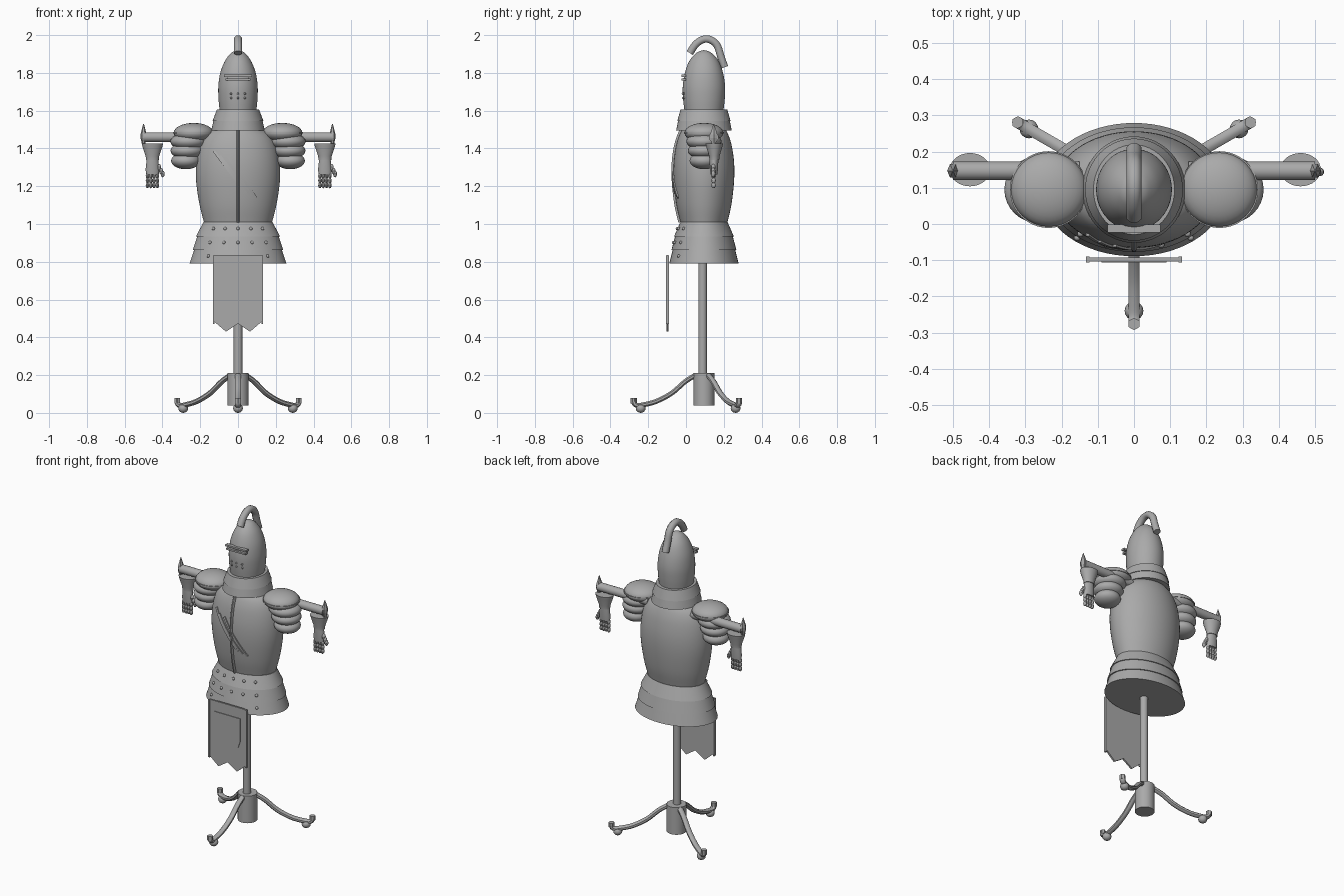
import bpy, bmesh, math
from mathutils import Vector, Matrix

if "Cube" in bpy.data.objects:
    bpy.data.objects.remove(bpy.data.objects["Cube"])

CY = 0.095  # depth of the stand's axis
steel = bpy.data.materials.new("steel grey")
steel.diffuse_color = (0.4, 0.4, 0.4, 1)
steel.use_nodes = True
steel.node_tree.nodes["Principled BSDF"].inputs["Base Color"].default_value = steel.diffuse_color


def finish(name, bm, angle=35):
    bmesh.ops.recalc_face_normals(bm, faces=bm.faces)
    me = bpy.data.meshes.new(name)
    bm.to_mesh(me)
    bm.free()
    me.materials.append(steel)
    ob = bpy.data.objects.new(name, me)
    bpy.context.collection.objects.link(ob)
    bpy.ops.object.select_all(action='DESELECT')
    ob.select_set(True)
    bpy.context.view_layer.objects.active = ob
    bpy.ops.object.shade_smooth_by_angle(angle=math.radians(angle))
    return ob


def skin(name, rings, angle=35):
    """Bridge equal rings of points and cap both ends."""
    bm = bmesh.new()
    vs = [[bm.verts.new(p) for p in r] for r in rings]
    n = len(vs[0])
    for a, b in zip(vs, vs[1:]):
        for i in range(n):
            bm.faces.new((a[i], a[(i + 1) % n], b[(i + 1) % n], b[i]))
    bm.faces.new(vs[0])
    bm.faces.new(vs[-1])
    return finish(name, bm, angle)


def loft(name, rows, x=0, y=CY, n=48, angle=35):
    """Elliptical lathe from rows of (z, half width, half depth)."""
    return skin(name, [[(x + w * math.cos(2 * math.pi * i / n), y + d * math.sin(2 * math.pi * i / n), z)
                        for i in range(n)] for z, w, d in rows], angle)


def smooth(pts, steps=5):
    """Catmull-Rom resampling of a row of points."""
    P = [Vector(p) for p in pts]
    P = [2 * P[0] - P[1]] + P + [2 * P[-1] - P[-2]]
    out = []
    for a, b, c, d in zip(P, P[1:], P[2:], P[3:]):
        for k in range(steps):
            t = k / steps
            out.append(0.5 * (2 * b + (c - a) * t + (2 * a - 5 * b + 4 * c - d) * t * t
                              + (3 * b - a - 3 * c + d) * t ** 3))
    return out + [P[-2]]


def sweep(name, pts, side, w, t, n=8, angle=50):
    """Tube along a flat path; w is the half size along side, t across it."""
    pts, side, rings = [Vector(p) for p in pts], Vector(side).normalized(), []
    for i, p in enumerate(pts):
        tan = (pts[min(i + 1, len(pts) - 1)] - pts[max(i - 1, 0)]).normalized()
        up = side.cross(tan).normalized()
        rings.append([p + side * w * math.cos(2 * math.pi * (k + .5) / n)
                      + up * t * math.sin(2 * math.pi * (k + .5) / n) for k in range(n)])
    return skin(name, rings, angle)


def ball(name, c, r, seg=24):
    bm = bmesh.new()
    bmesh.ops.create_uvsphere(bm, u_segments=seg, v_segments=max(6, seg // 2), radius=1,
                              matrix=Matrix.Translation(c) @ Matrix.Diagonal((*r, 1)))
    return finish(name, bm)


def box(name, c, s):
    bm = bmesh.new()
    bmesh.ops.create_cube(bm, size=1, matrix=Matrix.Translation(c) @ Matrix.Diagonal((*s, 1)))
    return finish(name, bm)


def plate(name, outline, y0, y1):
    """Flat xz outline given thickness along y."""
    return skin(name, [[(x, y, z) for x, z in outline] for y in (y0, y1)])


def front(rows, x, z):
    """Depth of an elliptical shell's front at x, z."""
    for (z0, w0, d0), (z1, w1, d1) in zip(rows, rows[1:]):
        if z0 <= z <= z1:
            f = (z - z0) / (z1 - z0)
            w, d = w0 + f * (w1 - w0), d0 + f * (d1 - d0)
            return CY - d * math.sqrt(max(0, 1 - (x / w) ** 2))
    return CY - rows[-1][2]


# Stand: hub, pole and three curved legs
loft("stand_hub", [(0.04, 0.056, 0.056), (0.21, 0.056, 0.056)], n=32)
loft("stand_pole", [(0.2, 0.023, 0.023), (1.0, 0.023, 0.023)], y=0.088, n=24)
for k in range(3):
    a = math.radians(-90 + 120 * k)
    u, side = Vector((math.cos(a), math.sin(a), 0)), (-math.sin(a), math.cos(a), 0)

    def at(r, z):
        return Vector((0, CY, z)) + u * r
    leg = [(.045, .20), (.10, .165), (.17, .105), (.25, .062), (.32, .043), (.355, .04), (.37, .052), (.372, .075)]
    sweep("stand_leg", smooth([at(r, z) for r, z in leg]), side, 0.017, 0.014)
    sweep("leg_tip", [at(.371, .05), at(.371, .078)], side, 0.017, 0.017, n=6, angle=20)
    ball("leg_foot", at(.335, .024), (.026, .026, .024), 16)

# Torso with centre ridge and slanted bands
torso = [tuple(p) for p in smooth([(1.0, .178, .122), (1.1, .203, .145), (1.22, .221, .159), (1.32, .221, .160),
                                   (1.41, .205, .148), (1.47, .175, .13), (1.51, .12, .11)])]
loft("torso", torso, n=64)
sweep("chest_ridge", [(0, front(torso, 0, z), z) for z in [1.01 + .49 * i / 24 for i in range(25)]],
      (1, 0, 0), .009, .012)
for (x0, z0), (x1, z1) in [((-.127, 1.385), (.042, 1.163)), ((-.095, 1.36), (.067, 1.15)), ((-.053, 1.355), (.095, 1.14))]:
    path = []
    for i in range(13):
        x, z = x0 + (x1 - x0) * i / 12, z0 + (z1 - z0) * i / 12
        path.append((x, front(torso, x, z), z))
    sweep("chest_band", path, (z0 - z1, 0, x1 - x0), .009, .009, n=4, angle=30)

# Flared skirt of three plates, with studs
tiers = [(.935, 1.01, .222, .158, .183, .125), (.862, .945, .240, .172, .212, .150), (.79, .872, .257, .184, .229, .163)]
for z0, z1, w0, d0, w1, d1 in tiers:
    loft("skirt_plate", [(z0, w0, d0), (z1, w1, d1)], n=64)
for (z0, z1, w0, d0, w1, d1), z, xs in zip(tiers, (.975, .902, .83),
                                           ((-.13, -.068, 0, .068, .13), (-.148, -.075, 0, .075, .148), (-.157, .157))):
    for x in xs:
        ball("skirt_stud", (x, front([(z0, w0, d0), (z1, w1, d1)], x, z), z), (.009, .009, .009), 10)

# Hanging banner with edge rods and a raised shield
plate("banner", [(-.128, .835), (-.128, .485), (-.064, .43), (0, .472), (.064, .43), (.128, .485), (.128, .835)],
      -.103, -.092)
for s in (-1, 1):
    box("banner_edge", (s * .128, -.098, .652), (.009, .016, .362))
plate("banner_shield", [(-.09, .77), (-.09, .63), (-.075, .585), (-.045, .55), (0, .53),
                        (.045, .55), (.075, .585), (.09, .63), (.09, .77)], -.107, -.1)

# Collar
loft("collar_lower", [(1.495, .142, .147), (1.555, .128, .135)])
loft("collar_upper", [(1.545, .135, .141), (1.605, .112, .124)])

# Helmet, visor, breathing studs and crest
helmet = [tuple(p) for p in smooth([(1.59, .096, .102), (1.66, .103, .110), (1.73, .104, .112), (1.80, .094, .101),
                                    (1.86, .071, .079), (1.90, .042, .047), (1.916, .018, .02), (1.92, .003, .003)])]
loft("helmet", helmet)
for z, w in ((1.785, .073), (1.765, .066)):
    box("visor_bar", (0, -.012, z), (2 * w, .022, .011))
for z, xs in ((1.69, (-.036, 0, .036)), (1.667, (-.036, 0, .036))):
    for x in xs:
        ball("breath_stud", (x, front(helmet, x, z), z), (.006, .006, .006), 8)
crest = [(.02, 1.905), (.05, 1.95), (.09, 1.977), (.13, 1.975), (.165, 1.945), (.185, 1.885), (.205, 1.83)]
sweep("helmet_crest", smooth([(0, y, z) for y, z in crest]), (1, 0, 0), .022, .021)

# Shoulder lobes, arm bars and end spikes
for s in (-1, 1):
    for x, z, rx, ry, rz in ((.235, 1.483, .105, .103, .052), (.262, 1.437, .096, .093, .047),
                             (.270, 1.388, .087, .085, .045), (.277, 1.335, .077, .076, .045)):
        ball("shoulder_lobe", (s * x, CY, z), (rx, ry, rz), 32)
    rim = loft("shoulder_rim", [(1.479, .107, .106), (1.487, .107, .106)], x=s * .236)
    sweep("arm_bar", [(s * .15, .147, 1.46), (s * .50, .147, 1.46)], (0, 1, 0), .026, .026, n=16)
    loft("bar_spike", [(1.42, .008, .01), (1.455, .016, .022), (1.475, .016, .022), (1.53, .002, .002)],
         x=s * .5, y=.147, n=6, angle=10)

# Gauntlets: cuff, palm, jointed fingers and thumb
for x in (-.453, .46):
    loft("gauntlet_cuff", [(1.34, .034, .026), (1.36, .036, .028), (1.41, .053, .043), (1.425, .056, .046)],
         x=x, y=.15, n=32)
    loft("gauntlet_palm", [(1.262, .034, .018), (1.29, .036, .021), (1.345, .030, .024)], x=x, y=.148, n=20)
    for i in range(4):
        for z in (1.255, 1.23, 1.205):
            ball("finger_joint", (x + (i - 1.5) * .0175, .146, z), (.0098, .012, .016), 10)
    for dx, z in ((.036, 1.30), (.046, 1.28), (.054, 1.265)):
        ball("thumb_joint", (x + dx, .144, z), (.011, .012, .018), 10)
